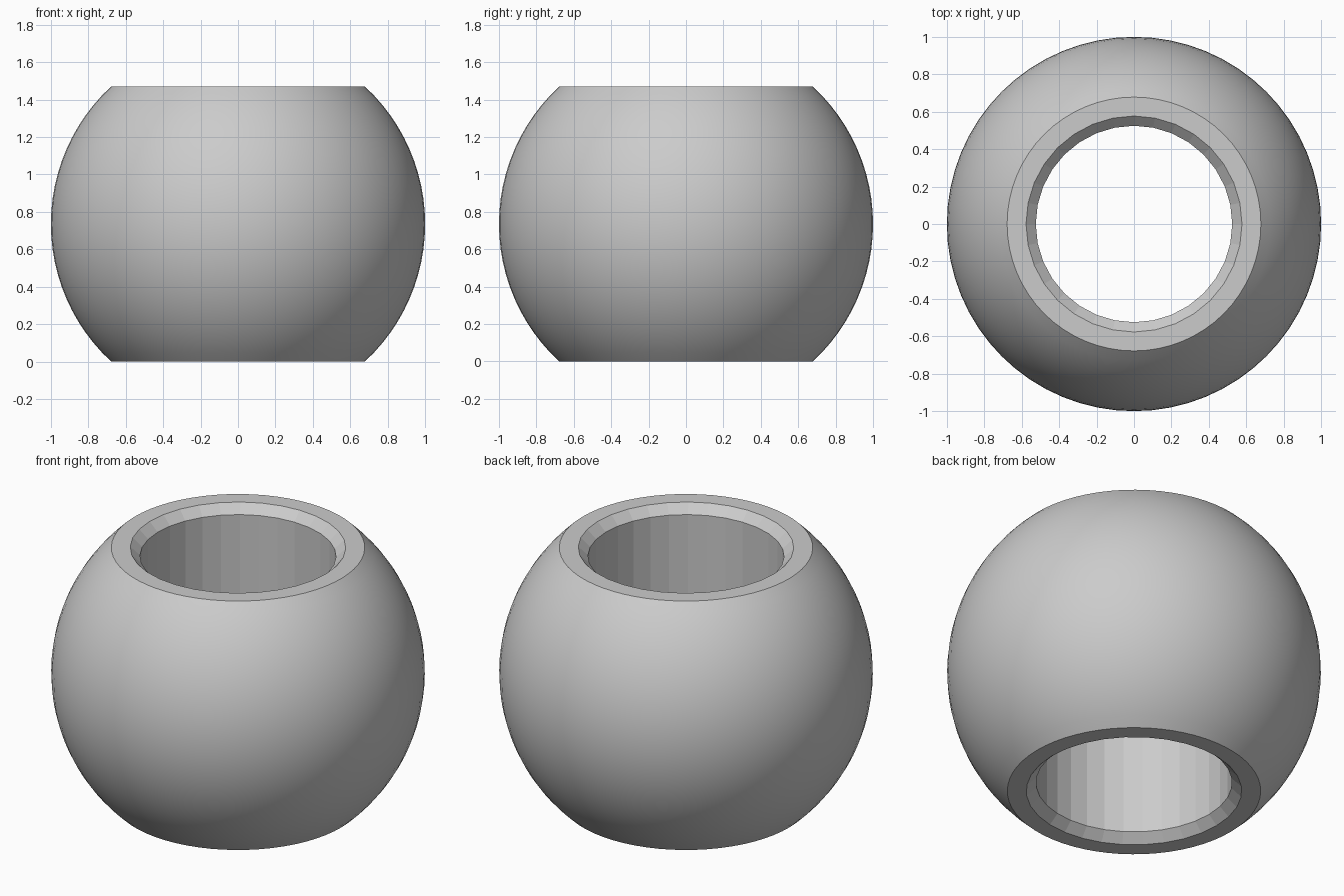
import bpy
import bmesh
from math import sin, cos, asin, tau

cube = bpy.data.objects.get("Cube")
if cube:
    bpy.data.objects.remove(cube, do_unlink=True)

HALF = 0.735      # half height of the truncated ball
MID = HALF        # height of its centre
BORE, MOUTH, CHAMFER = 0.525, 0.577, 0.05


def lathe(name, profile, segments):
    """Closed solid turned about z from (radius, height) pairs, bottom to top."""
    bm = bmesh.new()
    rings = []
    for r, z in profile:
        angles = [tau * i / segments for i in range(segments)]
        rings.append([bm.verts.new((r * cos(a), r * sin(a), z)) for a in angles])
    for low, high in zip(rings, rings[1:]):
        for i in range(segments):
            j = (i + 1) % segments
            bm.faces.new((low[i], low[j], high[j], high[i]))
    bm.faces.new(rings[0][::-1])
    bm.faces.new(rings[-1])
    mesh = bpy.data.meshes.new(name)
    bm.to_mesh(mesh)
    bm.free()
    obj = bpy.data.objects.new(name, mesh)
    bpy.context.collection.objects.link(obj)
    return obj


# Ball with flat top and bottom
STEPS = 24
limit = asin(HALF)
lats = [limit * (2 * i / STEPS - 1) for i in range(STEPS + 1)]
bead = lathe("bead", [(cos(t), MID + sin(t)) for t in lats], 64)

# Chamfered through-hole
top = 2 * HALF
over = 0.02
flare = MOUTH + over * (MOUTH - BORE) / CHAMFER
cutter = lathe("hole_cutter", [(flare, -over), (BORE, CHAMFER),
                               (BORE, top - CHAMFER), (flare, top + over)], 32)
cutter.hide_render = True

cut = bead.modifiers.new("hole", "BOOLEAN")
cut.operation = "DIFFERENCE"
cut.solver = "EXACT"
cut.object = cutter
bpy.context.view_layer.objects.active = bead
bpy.ops.object.modifier_apply(modifier=cut.name)
bpy.data.objects.remove(cutter, do_unlink=True)

# Smooth outer skin; flat rims, chamfers and bore facets
for face in bead.data.polygons:
    c = face.center
    outward = face.normal.x * c.x + face.normal.y * c.y > 0
    face.use_smooth = outward and abs(face.normal.z) < 0.9

# Plain grey finish
grey = bpy.data.materials.new("light grey")
grey.use_nodes = True
colour = (0.6, 0.6, 0.6, 1)
grey.diffuse_color = colour
grey.node_tree.nodes["Principled BSDF"].inputs["Base Color"].default_value = colour
bead.data.materials.clear()
bead.data.materials.append(grey)
